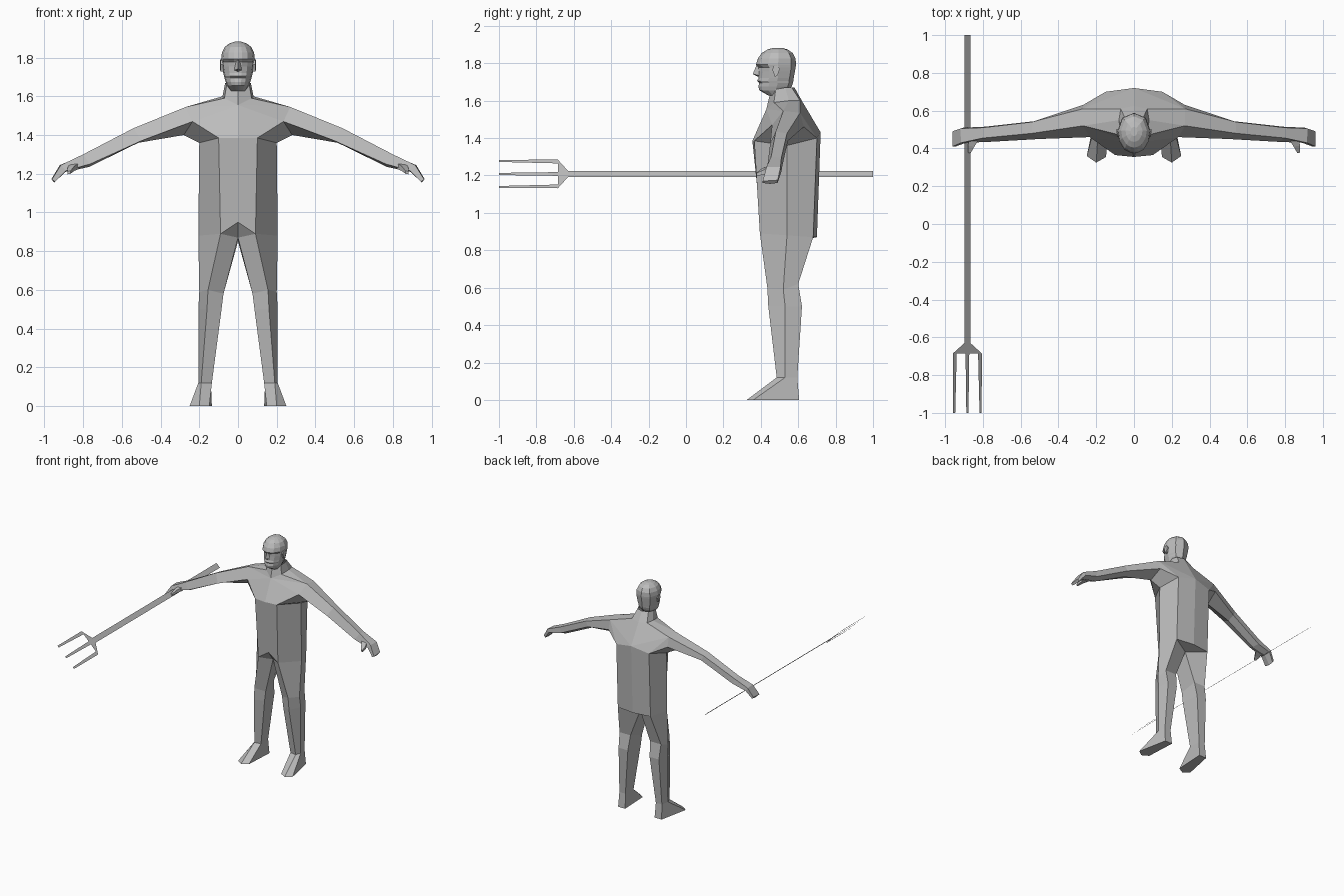
import bpy, bmesh

grey = bpy.data.materials.new("plain_grey")
grey.diffuse_color = (0.5, 0.5, 0.5, 1)


def make(name, faces, mirror=True, solid=True):
    """Build an object from faces given as coordinate tuples, welded, optionally mirrored in x."""
    bm = bmesh.new()
    for f in faces:
        pts = list(dict.fromkeys(f))
        if len(pts) > 2:
            bm.faces.new([bm.verts.new(p) for p in pts])
    bmesh.ops.remove_doubles(bm, verts=bm.verts, dist=0.0005)
    if mirror:
        geom = bmesh.ops.duplicate(bm, geom=bm.verts[:] + bm.edges[:] + bm.faces[:])["geom"]
        for v in geom:
            if isinstance(v, bmesh.types.BMVert):
                v.co.x *= -1
        bmesh.ops.reverse_faces(bm, faces=[f for f in geom if isinstance(f, bmesh.types.BMFace)])
        bmesh.ops.remove_doubles(bm, verts=bm.verts, dist=0.0005)
    if solid:
        bmesh.ops.recalc_face_normals(bm, faces=bm.faces)
    me = bpy.data.meshes.new(name)
    bm.to_mesh(me)
    bm.free()
    me.materials.append(grey)
    ob = bpy.data.objects.new(name, me)
    bpy.context.collection.objects.link(ob)
    return ob


def loft(rings, closed=True):
    """Quads between successive rings."""
    out = []
    for a, b in zip(rings, rings[1:]):
        n = len(a)
        for i in range(n if closed else n - 1):
            j = (i + 1) % n
            out.append((a[i], a[j], b[j], b[i]))
    return out


# ---- body: torso half-rings run from front centre to back centre
hip = [(0, .40, .95), (.09, .395, .89), (.205, .54, .88), (.15, .68, .87), (0, .70, .87)]
chest = [(0, .355, 1.385), (.10, .365, 1.385), (.20, .54, 1.36), (.15, .70, 1.40), (0, .72, 1.43)]
neck_base = [(0, .44, 1.60), (.07, .47, 1.59), (.08, .55, 1.60), (.07, .61, 1.60), (0, .625, 1.59)]
neck_top = [(0, .45, 1.64), (.058, .48, 1.66), (.066, .53, 1.67), (.05, .565, 1.67), (0, .58, 1.67)]
sternum = (0, .43, 1.555)
# arm rings: front, bottom, back, top back, top front
arm = [
    [(.235, .46, 1.47), (.28, .53, 1.40), (.27, .63, 1.46), (.27, .61, 1.535), (.27, .52, 1.545)],
    [(.50, .45, 1.37), (.515, .49, 1.36), (.52, .545, 1.385), (.54, .54, 1.425), (.54, .48, 1.435)],
    [(.765, .435, 1.25), (.77, .47, 1.235), (.79, .515, 1.25), (.80, .51, 1.295), (.80, .455, 1.30)],
    [(.89, .43, 1.215), (.89, .47, 1.21), (.905, .51, 1.22), (.92, .505, 1.245), (.915, .43, 1.245)],
    [(.945, .41, 1.16), (.95, .45, 1.155), (.95, .49, 1.16), (.962, .49, 1.175), (.962, .41, 1.17)],
]
front, under, back, top_b, top_f = arm[0]
# leg rings: inner, front, outer, back outer, back inner
crotch_f, crotch_b = (0, .46, .87), (0, .60, .85)
leg = [
    [crotch_f, hip[1], hip[2], hip[3], crotch_b],
    [(.075, .47, .58), (.155, .435, .60), (.20, .52, .59), (.19, .60, .62), (.09, .60, .62)],
    [(.085, .47, .50), (.16, .44, .50), (.205, .53, .50), (.185, .62, .50), (.10, .62, .50)],
    [(.135, .495, .12), (.19, .485, .12), (.205, .53, .12), (.195, .595, .12), (.14, .595, .12)],
    [(.148, .355, 0), (.20, .325, 0), (.25, .36, 0), (.20, .605, 0), (.135, .605, 0)],
]
body = loft([hip, chest], False) + loft([neck_base, neck_top], False) + loft(arm) + loft(leg)
body += [tuple(arm[-1]), tuple(leg[-1])]
# chest, shoulders and upper back
body += [
    (chest[0], chest[1], front, sternum), (sternum, front, top_f), (sternum, top_f, neck_base[1]),
    (sternum, neck_base[1], neck_base[0]), (chest[1], chest[2], under, front),
    (chest[2], chest[3], back, under), (chest[3], chest[4], top_b), (chest[3], top_b, back),
    (chest[4], neck_base[4], neck_base[3], top_b), (neck_base[1], top_f, neck_base[2]),
    (neck_base[2], top_f, top_b, neck_base[3]),
    (hip[0], hip[1], crotch_f), (hip[4], hip[3], crotch_b),
]
make("body", body)

# ---- thumbs
make("thumbs", loft([
    [(.82, .45, 1.255), (.82, .45, 1.225), (.87, .45, 1.215), (.87, .45, 1.25)],
    [(.845, .41, 1.24), (.845, .41, 1.215), (.88, .415, 1.205), (.88, .415, 1.23)],
    [(.865, .375, 1.215), (.865, .375, 1.20), (.88, .378, 1.197), (.88, .378, 1.212)],
]) + [((.865, .375, 1.215), (.865, .375, 1.20), (.88, .378, 1.197), (.88, .378, 1.212))])


# ---- head: stacked half-rings of height, front y, back y, half width
def head_ring(z, yf, yb, w, eye=0.0):
    d = yb - yf
    shape = [(0, 0), (.25, .02), (.58, .09), (.9, .30), (1, .55), (.72, .88), (0, 1)]
    return [(w * x, yf + d * y + (eye if i == 2 else 0), z) for i, (x, y) in enumerate(shape)]


levels = [(1.628, .44, .52, .040), (1.655, .392, .55, .056), (1.675, .387, .565, .064),
          (1.695, .392, .572, .070), (1.705, .380, .574, .072), (1.720, .388, .576, .076),
          (1.755, .388, .582, .082, .006), (1.778, .386, .586, .085, .012),
          (1.792, .374, .588, .087), (1.825, .384, .586, .083), (1.855, .405, .570, .068),
          (1.873, .435, .545, .045), (1.882, .465, .515, .018)]
rings = [head_ring(*l) for l in levels]
make("head", loft(rings, False) + [tuple(rings[0]), tuple(rings[-1])])

# ---- nose: bridge, tip, nostril wing and base
bridge, tip, base = (0, .376, 1.788), (0, .357, 1.742), (0, .385, 1.728)
wing, brow = (.02, .392, 1.735), (.010, .390, 1.785)
make("nose", [(bridge, tip, wing, brow), (tip, base, wing)])

# ---- ears: tapered plates beside the head
outline = [(.475, 1.728), (.462, 1.765), (.468, 1.785), (.490, 1.790), (.502, 1.770), (.490, 1.735)]
ear_in = [(.076, y, z) for y, z in outline]
ear_out = [(.089 + (y - .462) * .12, y, z) for y, z in outline]
make("ears", loft([ear_in, ear_out]) + [tuple(ear_out)])


# ---- trident: a flat sheet tilted 45 degrees about its length
def tilt(s, y):
    return (-.882 + s * .7071, y, 1.208 - s * .7071)


def sheet(*pts):
    return tuple(tilt(s, y) for s, y in pts)


trident = [sheet((-.022, -.63), (.022, -.63), (.022, 1), (-.022, 1)),
           sheet((-.022, -.63), (-.108, -.685), (.108, -.685), (.022, -.63))]
for c, inner in ((-.094, -.099), (0, 0), (.094, .099)):
    trident.append(sheet((c - .014, -.685), (inner - .008, -1), (inner + .008, -1), (c + .014, -.685)))
make("trident", trident, mirror=False, solid=False)
